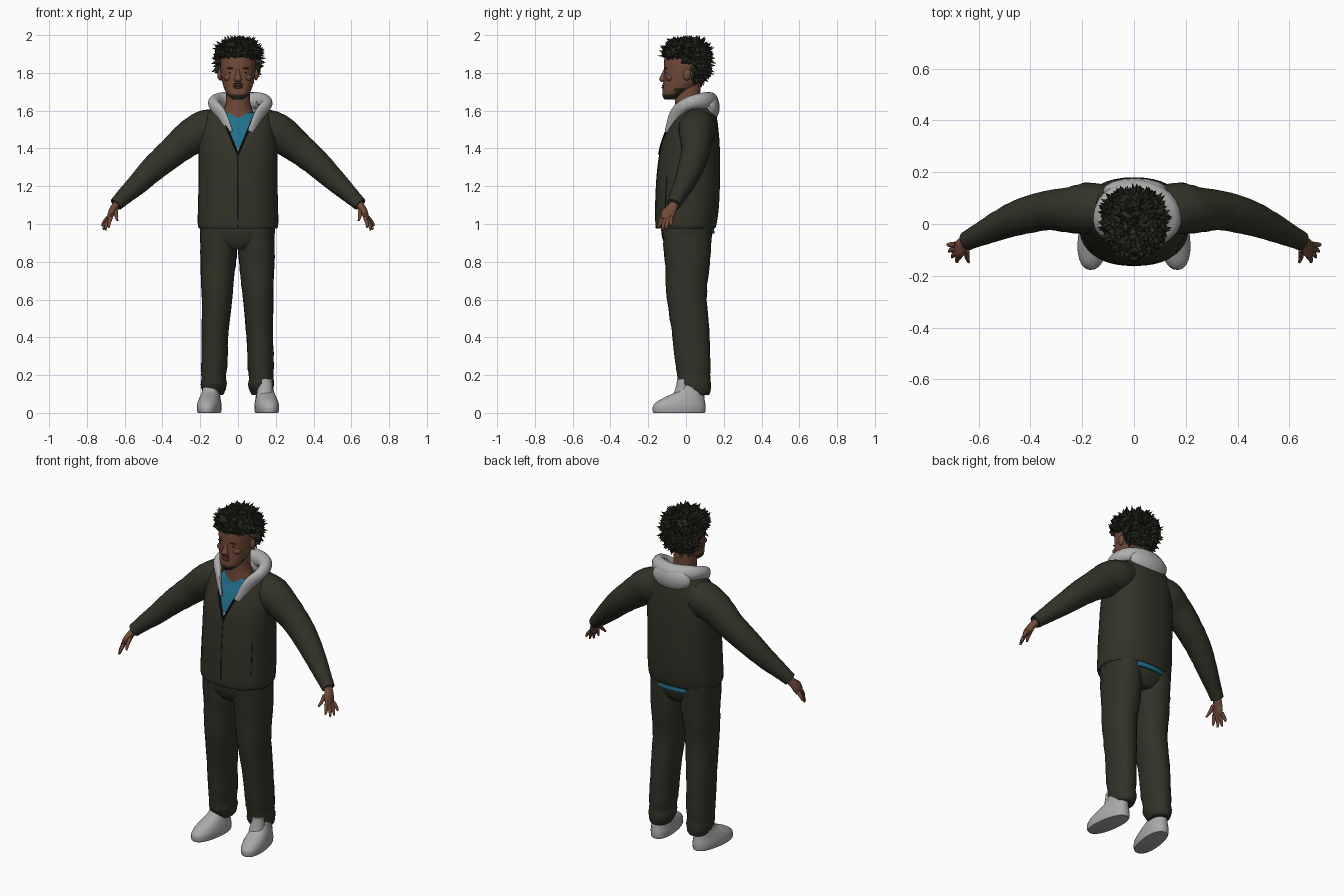
import bpy, bmesh, math, random
from mathutils import Vector

random.seed(4)
if "Cube" in bpy.data.objects:
    bpy.data.objects.remove(bpy.data.objects["Cube"])


def material(name, r, g, b):
    m = bpy.data.materials.new(name)
    m.use_nodes = True
    m.diffuse_color = (r, g, b, 1)
    bsdf = m.node_tree.nodes["Principled BSDF"]
    bsdf.inputs["Base Color"].default_value = (r, g, b, 1)
    bsdf.inputs["Roughness"].default_value = 0.9
    return m


JACKET = material("dark olive jacket", .032, .032, .021)
TROUSERS = material("dark olive trousers", .031, .031, .021)
HAIR = material("dark hair", .021, .024, .014)
SKIN = material("brown skin", .165, .07, .04)
LIPS = material("dark lips", .12, .045, .03)
BLUE = material("blue shirt", .015, .16, .26)
HOOD = material("light grey hood", .42, .42, .42)
SHOE = material("shoe grey", .40, .40, .40)
TRIM = material("black trim", .008, .008, .007)
smooth_parts = []


def add_mesh(name, bm, *mats, smooth=True):
    mesh = bpy.data.meshes.new(name)
    bm.to_mesh(mesh)
    bm.free()
    for m in mats:
        mesh.materials.append(m)
    ob = bpy.data.objects.new(name, mesh)
    bpy.context.collection.objects.link(ob)
    if smooth:
        smooth_parts.append(ob)
    return ob


def resample(rows, steps=4):
    """Smooth curve through rows of (x, y, z, radius a, radius b)."""
    pts = [Vector(r) for r in rows]
    out = []
    for i in range(len(pts) - 1):
        p1, p2 = pts[i], pts[i + 1]
        p0, p3 = pts[max(i - 1, 0)], pts[min(i + 2, len(pts) - 1)]
        for k in range(steps):
            t = k / steps
            out.append(p1 + (p2 - p0) * (t / 2)
                       + (2 * p0 - 5 * p1 + 4 * p2 - p3) * (t * t / 2)
                       + (3 * p1 - p0 - 3 * p2 + p3) * (t ** 3 / 2))
    return out + [pts[-1]]


def loft(name, mats, rows, sides=24, power=2, ref=None, ripple=0, caps=True, rule=None):
    """Skin rings along a path: level rings, or square to the path when ref is given."""
    rows = resample(rows)
    bm = bmesh.new()
    rings = []
    for i, r in enumerate(rows):
        c = Vector(r[:3])
        a, b = Vector((1, 0, 0)), Vector((0, 1, 0))
        if ref:
            t = Vector(rows[min(i + 1, len(rows) - 1)][:3]) - Vector(rows[max(i - 1, 0)][:3])
            t.normalize()
            a = (Vector(ref) - t * t.dot(Vector(ref))).normalized()
            b = t.cross(a)
        ring = []
        for k in range(sides):
            w = math.tau * k / sides
            u, v = [math.copysign(abs(q) ** (2 / power), q) for q in (math.cos(w), math.sin(w))]
            s = 1 + ripple * math.sin(i * 1.9 + 2 * math.sin(w + i))
            ring.append(bm.verts.new(c + a * (u * r[3] * s) + b * (v * r[4] * s)))
        rings.append(ring)
    for lo, hi in zip(rings, rings[1:]):
        for k in range(sides):
            j = (k + 1) % sides
            bm.faces.new((lo[k], lo[j], hi[j], hi[k]))
    if caps:
        bm.faces.new(rings[0])
        bm.faces.new(rings[-1])
    bmesh.ops.recalc_face_normals(bm, faces=bm.faces)
    if rule:
        for f in bm.faces:
            f.material_index = rule(f.calc_center_median())
    return add_mesh(name, bm, *mats)


def ball(name, mat, loc, size):
    bm = bmesh.new()
    bmesh.ops.create_uvsphere(bm, u_segments=16, v_segments=10, radius=1)
    for v in bm.verts:
        v.co = Vector(p * q + o for p, q, o in zip(v.co, size, loc))
    return add_mesh(name, bm, mat)


def cord(name, points, radius):
    rows = [(*p, radius, radius) for p in points]
    return loft(name, [TRIM], rows, sides=6, ref=(0.1, 1, 0))


# Jacket body with a V-shaped opening
TORSO = [(0, y, z, a, b) for z, y, a, b in (
    (.975, -.003, .205, .155), (1.0, 0, .213, .162), (1.1, .007, .212, .168),
    (1.25, .013, .208, .167), (1.4, .022, .208, .157), (1.5, .035, .2, .137),
    (1.56, .044, .185, .12), (1.6, .05, .155, .105), (1.635, .055, .115, .085),
    (1.65, .055, .1, .075))]
V_LOW, V_SLOPE = 1.37, .42
jacket = loft("jacket_body", [JACKET], TORSO, sides=40, power=2.3, caps=False)
bm = bmesh.new()
bm.from_mesh(jacket.data)
for s in (-1, 1):
    bmesh.ops.bisect_plane(bm, geom=bm.verts[:] + bm.edges[:] + bm.faces[:],
                           plane_co=(0, 0, V_LOW), plane_no=(s, 0, -V_SLOPE))
opening = []
for f in bm.faces:
    c = f.calc_center_median()
    if c.y < .05 and abs(c.x) < V_SLOPE * (c.z - V_LOW):
        opening.append(f)
bmesh.ops.delete(bm, geom=opening, context='FACES')
bm.to_mesh(jacket.data)
bm.free()
thick = jacket.modifiers.new("cloth", 'SOLIDIFY')
thick.thickness = .008


def front_y(x, z):
    """Front of the jacket at a place."""
    r = min(resample(TORSO, 10), key=lambda q: abs(q[2] - z))
    return r[1] - r[4] * max(0, 1 - abs(x / r[3]) ** 2.3) ** (1 / 2.3)


# Zip and pocket seams
cord("zip_closed", [(0, front_y(0, z), z) for z in (.98, 1.1, 1.25, V_LOW)], .0025)
for s, side in ((1, "left"), (-1, "right")):
    edge = [(s * V_SLOPE * (z - V_LOW), z) for z in (1.37, 1.43, 1.5, 1.56, 1.6)]
    cord(side + "_zip_edge", [(x, front_y(x, z) - .002, z) for x, z in edge], .006)
    cord(side + "_pocket_seam", [(s * .165, front_y(.165, z), z) for z in (1.07, 1.16, 1.25)], .002)

# Shirt, seen in the opening and below the back hem
loft("shirt", [BLUE, HOOD], [(0, .02, .95, .165, .131), (0, .02, 1.0, .165, .13),
                             (0, .013, 1.25, .19, .15), (0, .022, 1.4, .19, .142),
                             (0, .035, 1.5, .18, .122), (0, .04, 1.55, .145, .103),
                             (0, .03, 1.59, .085, .082)], sides=32, power=2.3,
     rule=lambda c: int(1.2 < c.z < 1.405 and c.y < 0))

# Folded hood: a collar around the neck with a drooping back
half = [(.055, -.1, 1.485, .02, .008), (.1, -.06, 1.58, .034, .016),
        (.14, .005, 1.635, .034, .03), (.105, .09, 1.652, .044, .038)]
hood_path = half + [(.0, .128, 1.648, .05, .044)] + [(-r[0], *r[1:]) for r in half[::-1]]
hood_path = [(r[0] + .012, *r[1:]) for r in hood_path]
loft("hood_collar", [HOOD], hood_path, sides=16, ref=(0, 0, 1))
ball("hood_back", HOOD, (.005, .128, 1.618), (.125, .05, .075))

# Neck and head
loft("neck", [SKIN], [(0, .02, 1.54, .1, .08), (0, .015, 1.6, .078, .072),
                      (0, .008, 1.65, .064, .066), (0, .01, 1.76, .062, .07)])
loft("head", [SKIN, HAIR], [(0, y, z, a, b) for z, y, a, b in (
    (1.658, -.088, .025, .025), (1.68, -.07, .052, .055), (1.71, -.045, .07, .079),
    (1.75, -.02, .083, .099), (1.8, -.005, .091, .111), (1.86, 0, .094, .116),
    (1.91, 0, .088, .108), (1.95, 0, .06, .08))], sides=32, power=2.2,
    rule=lambda c: int(c.z < 1.688 or (c.z < 1.72 and -.06 < c.y < -.01)))
loft("nose", [SKIN], [(0, -.107, 1.82, .009, .01), (0, -.118, 1.79, .012, .014),
                      (0, -.122, 1.765, .021, .02), (0, -.117, 1.752, .014, .012)], sides=12)
ball("upper_lip", LIPS, (0, -.117, 1.733), (.027, .011, .006))
ball("lower_lip", LIPS, (0, -.117, 1.723), (.024, .012, .007))
ball("moustache", HAIR, (0, -.117, 1.743), (.026, .007, .003))
for s, side in ((1, "left"), (-1, "right")):
    ball(side + "_ear", SKIN, (s * .096, .005, 1.792), (.012, .021, .032))
    ball(side + "_eye", TRIM, (s * .036, -.1, 1.803), (.013, .009, .005))
    ball(side + "_brow", HAIR, (s * .037, -.107, 1.824), (.022, .008, .004))
    ball(side + "_cheek", SKIN, (s * .05, -.085, 1.775), (.026, .022, .02))

# Spiky hair: a squarish shell tucked in over the face, each face poked to a tuft
bm = bmesh.new()
bmesh.ops.create_icosphere(bm, subdivisions=4, radius=1)
for v in bm.verts:
    d = v.co / sum(abs(q) ** 2.5 for q in v.co) ** .4
    p = Vector((d.x * .121, d.y * .127 + .003, d.z * (.113 if d.z > 0 else .14)))
    z = p.z + 1.87
    if (z < 1.882 and p.y < -.03) or (z < 1.835 and p.y < .025):
        p *= .55
    elif z < 1.8:
        p.x *= 1 - (1.8 - z) * 3
    v.co = p * random.uniform(.96, 1.02) + Vector((0, 0, 1.87))
bm.normal_update()
tufts = bmesh.ops.poke(bm, faces=bm.faces)["verts"]
for v in tufts:
    out = (v.co - Vector((0, 0, 1.87)))
    jitter = Vector(random.uniform(-.01, .01) for _ in range(3))
    if out.length > .095:
        v.co += out.normalized() * random.choice((-.004, 0, .01, .022)) + jitter
for v in bm.verts:
    v.co.z = min(v.co.z, 2)
add_mesh("hair", bm, HAIR, smooth=False)

# Trousers seat
loft("trouser_seat", [TROUSERS], [(0, .005, .865, .08, .1), (0, .005, .9, .165, .122),
                                  (0, .005, .95, .195, .135), (0, .005, 1.03, .195, .138)],
     sides=32, power=2.2)

LEG = ((.99, .1, .005, .096, .132), (.85, .099, .008, .097, .124), (.75, .103, .006, .091, .115),
       (.6, .108, .005, .081, .105), (.4, .118, .027, .071, .098), (.25, .122, .037, .07, .092),
       (.19, .125, .042, .065, .087), (.15, .124, .044, .069, .087),
       (.115, .125, .055, .06, .076), (.095, .125, .056, .05, .065))
ARM = ((.09, .065, 1.53, .085, .085), (.17, .06, 1.503, .1, .1), (.24, .055, 1.465, .09, .096),
       (.33, .052, 1.395, .077, .081), (.43, .03, 1.31, .07, .07), (.53, -.01, 1.213, .056, .056),
       (.6, -.043, 1.148, .044, .044), (.647, -.066, 1.103, .037, .036))
# Finger knuckle and tip, front to back
FINGERS = {"thumb": ((.645, -.1, 1.07), (.638, -.148, 1.018)),
           "index": ((.672, -.122, 1.035), (.683, -.147, .982)),
           "middle": ((.68, -.108, 1.03), (.702, -.128, .968)),
           "ring": ((.685, -.094, 1.03), (.714, -.106, .97)),
           "little": ((.688, -.08, 1.035), (.72, -.08, .99))}

for s, side in ((1, "left"), (-1, "right")):
    # Legs and shoes
    shift = -.004 if s < 0 else -.002
    loft(side + "_trouser_leg", [TROUSERS], [(s * x + shift, y, z, a, b) for z, x, y, a, b in LEG],
         ripple=.018, power=2.2)
    shoe = loft(side + "_shoe", [SHOE], [(0, y, z, a, b) for z, y, a, b in (
        (0, -.037, .056, .136), (.008, -.037, .06, .141), (.035, -.036, .062, .141),
        (.06, -.027, .058, .128), (.085, -.005, .052, .103), (.115, .025, .045, .072),
        (.16, .04, .042, .055))], power=2.3)
    shoe.location.x = s * .147
    shoe.rotation_euler.z = s * .14
    # Sleeves
    loft(side + "_sleeve", [JACKET], [(s * r[0], *r[1:]) for r in ARM],
         ref=(0, 1, 0), ripple=.015)
    # Hands
    loft(side + "_palm", [SKIN], [(s * .635, -.06, 1.115, .026, .022), (s * .656, -.074, 1.085, .028, .02),
                                  (s * .672, -.094, 1.055, .037, .018),
                                  (s * .684, -.101, 1.025, .03, .011)], sides=16, ref=(0, 1, 0))
    for finger, (k, t) in FINGERS.items():
        k, t = Vector((s * k[0], *k[1:])), Vector((s * t[0], *t[1:]))
        mid = k.lerp(t, .55) + Vector((s * .004, 0, 0))
        loft(side + "_" + finger, [SKIN], [(*k, .012, .011), (*mid, .01, .0095),
                                           (*t, .005, .005)], sides=10, ref=(0, 1, 0))

# High tongue on the left shoe, standing outside the trouser
loft("left_shoe_tongue", [SHOE], [(.14, -.03, .06, .045, .05), (.142, -.02, .11, .042, .042),
                                  (.145, -.017, .15, .037, .034), (.145, -.017, .18, .034, .03)])

bpy.ops.object.select_all(action='DESELECT')
for ob in smooth_parts:
    ob.select_set(True)
bpy.context.view_layer.objects.active = jacket
bpy.ops.object.shade_smooth_by_angle(angle=math.radians(45))
